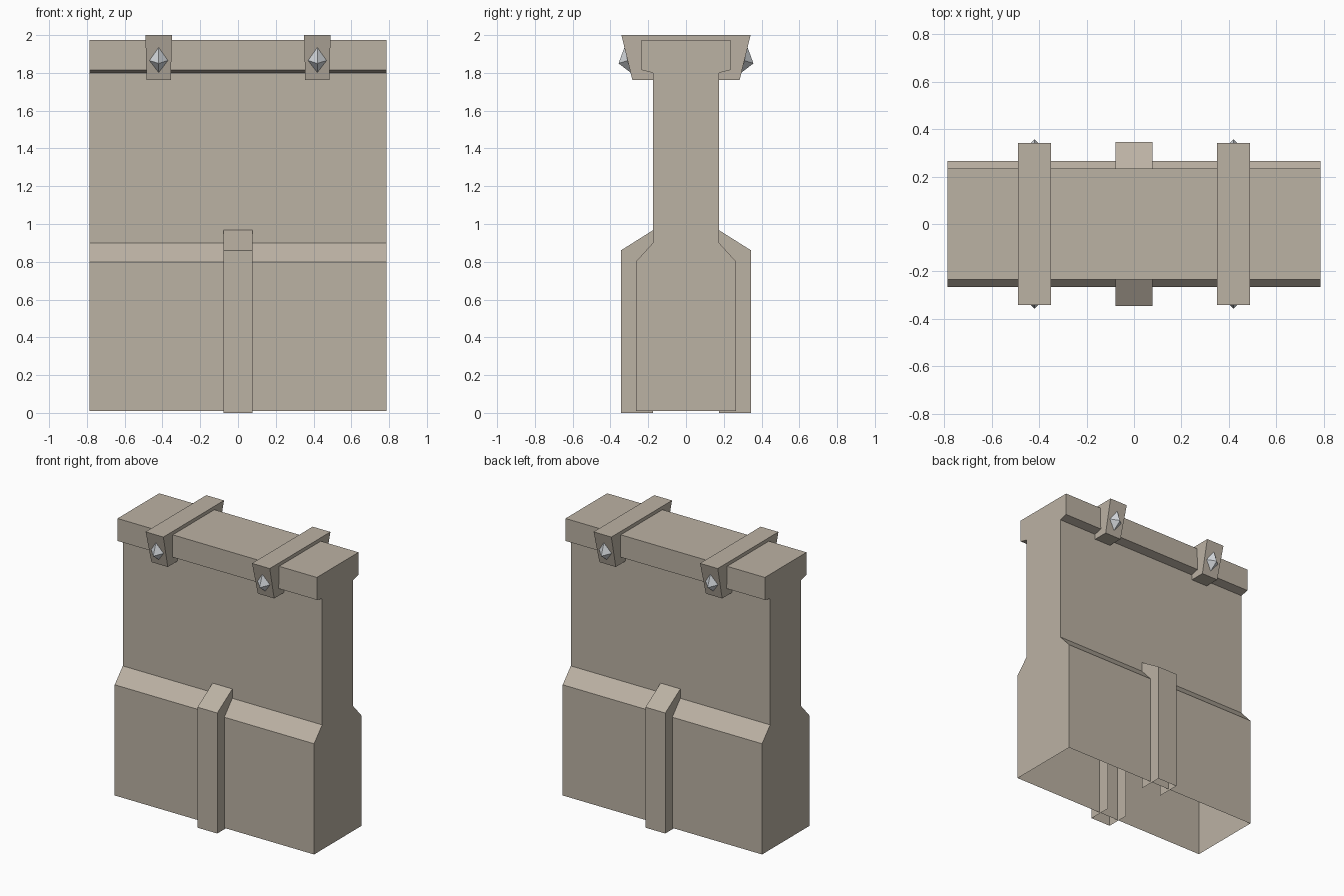
import bpy, bmesh
from mathutils import Vector

if "Cube" in bpy.data.objects:
    bpy.data.objects.remove(bpy.data.objects["Cube"])


def make_material(name, rgb):
    mat = bpy.data.materials.new(name)
    mat.diffuse_color = (*rgb, 1.0)
    mat.use_nodes = True
    mat.node_tree.nodes["Principled BSDF"].inputs["Base Color"].default_value = mat.diffuse_color
    return mat


STONE = make_material("warm stone", (0.50, 0.445, 0.37))
SILVER = make_material("pale silver", (0.66, 0.69, 0.72))


def finish(bm, name, mat):
    mesh = bpy.data.meshes.new(name)
    bm.to_mesh(mesh)
    bm.free()
    mesh.materials.append(mat)
    obj = bpy.data.objects.new(name, mesh)
    bpy.context.collection.objects.link(obj)
    return obj


def extrude_profile(name, profile, x0, half_width, taper=None, drop=None):
    """Extrude a (y, z) profile along x; taper(z) scales the width,
    drop(face) picks faces left open."""
    bm = bmesh.new()
    face = bm.faces.new([bm.verts.new((-half_width, y, z)) for y, z in profile])
    new = bmesh.ops.extrude_face_region(bm, geom=[face])["geom"]
    moved = [v for v in new if isinstance(v, bmesh.types.BMVert)]
    bmesh.ops.translate(bm, verts=moved, vec=(2 * half_width, 0, 0))
    bmesh.ops.recalc_face_normals(bm, faces=bm.faces)
    for v in bm.verts:
        v.co.x = x0 + v.co.x * (taper(v.co.z) if taper else 1)
    if drop:
        bm.normal_update()
        bmesh.ops.delete(bm, geom=[f for f in bm.faces if drop(f)], context="FACES")
    return finish(bm, name, STONE)


# Wall: wide base, slim middle, overhanging coping; open underneath
half = [(0.266, 0.01), (0.266, 0.80), (0.175, 0.90),
        (0.175, 1.80), (0.235, 1.815), (0.235, 1.975)]
wall_profile = half + [(-y, z) for y, z in reversed(half)]
extrude_profile("wall", wall_profile, 0, 0.787,
                drop=lambda f: f.calc_center_median().z < 0.02)

# Buttresses: front and back, open underneath and on the inner side
for side, label in ((-1, "front"), (1, "back")):
    profile = [(side * y, z) for y, z in
               ((0.175, 0.0), (0.345, 0.0), (0.345, 0.86), (0.175, 0.967))]
    extrude_profile(label + "_buttress", profile, 0, 0.078,
                    drop=lambda f, s=side: f.normal.z < -0.9 or f.normal.y * s < -0.9)

# Clamps: tapered blocks over the coping
TOP_Y, LOW_Y, TOP_Z, LOW_Z = 0.342, 0.284, 2.0, 1.763
clamp_profile = [(-TOP_Y, TOP_Z), (TOP_Y, TOP_Z), (LOW_Y, LOW_Z), (-LOW_Y, LOW_Z)]


def clamp_y(z):
    return LOW_Y + (TOP_Y - LOW_Y) * (z - LOW_Z) / (TOP_Z - LOW_Z)


# Studs: diamond pyramids on the sloping clamp faces
def stud(name, x, side):
    bm = bmesh.new()
    base = [bm.verts.new(Vector((x + dx, side * (clamp_y(z) - 0.002), z)))
            for dx, z in ((-0.051, 1.866), (0, 1.80), (0.051, 1.866), (0, 1.938))]
    tip = bm.verts.new((x, side * 0.357, 1.85))
    bm.faces.new(base)
    for a, b in zip(base, base[1:] + base[:1]):
        bm.faces.new((a, b, tip))
    bmesh.ops.recalc_face_normals(bm, faces=bm.faces)
    finish(bm, name, SILVER)


for x, label in ((-0.42, "left"), (0.42, "right")):
    extrude_profile(label + "_clamp", clamp_profile, x, 0.07,
                    taper=lambda z: 1.0 if z > 1.9 else 0.92)
    stud(label + "_front_stud", x, -1)
    stud(label + "_back_stud", x, 1)
